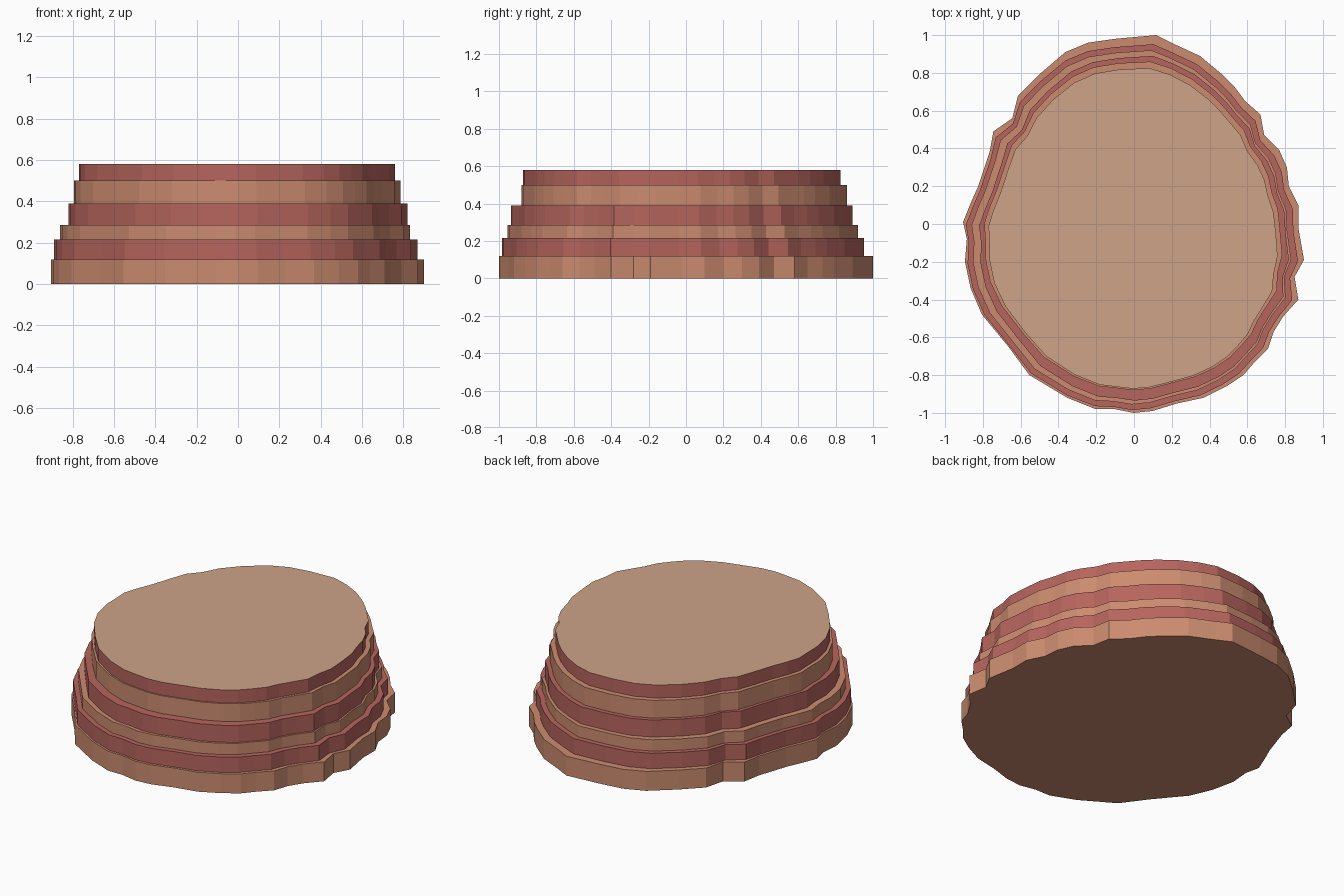
import bpy, bmesh

if "Cube" in bpy.data.objects:
    bpy.data.objects.remove(bpy.data.objects["Cube"])

# Irregular rock outline, clockwise from the back
OUTLINE = [
    (.12, 1), (.22, .95), (.35, .89), (.47, .79), (.53, .73), (.59, .65), (.67, .58),
    (.69, .47), (.77, .39), (.81, .30), (.82, .20), (.87, .10), (.87, -.02), (.90, -.19),
    (.85, -.28), (.87, -.40), (.79, -.49), (.74, -.57), (.71, -.66), (.64, -.73),
    (.58, -.80), (.49, -.86), (.37, -.92), (.23, -.95), (.10, -.99), (0, -1), (-.10, -.98),
    (-.20, -.98), (-.35, -.92), (-.55, -.80), (-.66, -.65), (-.80, -.48), (-.86, -.34),
    (-.89, -.20), (-.88, -.08), (-.90, .01), (-.86, .11), (-.82, .20), (-.76, .38),
    (-.74, .49), (-.64, .56), (-.61, .68), (-.50, .79), (-.36, .91), (-.24, .96), (-.10, .98)]


def material(name, color):
    m = bpy.data.materials.new(name)
    m.diffuse_color = (*color, 1)
    m.use_nodes = True
    m.node_tree.nodes["Principled BSDF"].inputs["Base Color"].default_value = m.diffuse_color
    return m


tan = material("tan_rock", (.60, .26, .16))
red = material("red_rock", (.47, .13, .11))
dust = material("dusty_top", (.62, .37, .25))


def smooth(pts, f):
    # soften the outline by pulling points towards their neighbours
    n = len(pts)
    return [tuple(pts[i][k] * (1 - f) + f * (pts[i - 1][k] + pts[(i + 1) % n][k]) / 2
                  for k in (0, 1)) for i in range(n)]


def fit(v, old, new):
    return new[0] + (v - old[0]) / (old[1] - old[0]) * (new[1] - new[0])


def layer(name, z0, z1, xr, yr, soften, side, top=None):
    pts = smooth(OUTLINE, soften)
    xs, ys = zip(*pts)
    pts = [(fit(x, (min(xs), max(xs)), xr), fit(y, (min(ys), max(ys)), yr)) for x, y in pts]
    bm = bmesh.new()
    base = bm.faces.new([bm.verts.new((x, y, z0)) for x, y in pts])
    res = bmesh.ops.extrude_face_region(bm, geom=[base], use_keep_orig=True)
    for g in res["geom"]:
        if isinstance(g, bmesh.types.BMVert):
            g.co.z = z1
    bmesh.ops.recalc_face_normals(bm, faces=bm.faces)
    bm.normal_update()
    me = bpy.data.meshes.new(name)
    me.materials.append(side)
    if top:
        me.materials.append(top)
        for f in bm.faces:
            f.material_index = int(f.normal.z > .9)
    bm.to_mesh(me)
    bm.free()
    bpy.context.collection.objects.link(bpy.data.objects.new(name, me))


# Stacked strata, shrinking towards the flat summit
layer("base_stratum", 0, .12, (-.905, .90), (-1, 1), 0, tan)
layer("lower_red_stratum", .12, .215, (-.89, .868), (-.985, .952), .1, red)
layer("lower_tan_stratum", .215, .285, (-.86, .832), (-.955, .92), .15, tan)
layer("middle_red_stratum", .285, .39, (-.82, .82), (-.935, .89), .2, red)
layer("upper_tan_stratum", .39, .50, (-.793, .785), (-.88, .86), .3, tan)
layer("summit_red_stratum", .50, .58, (-.77, .76), (-.872, .825), .35, red, dust)
